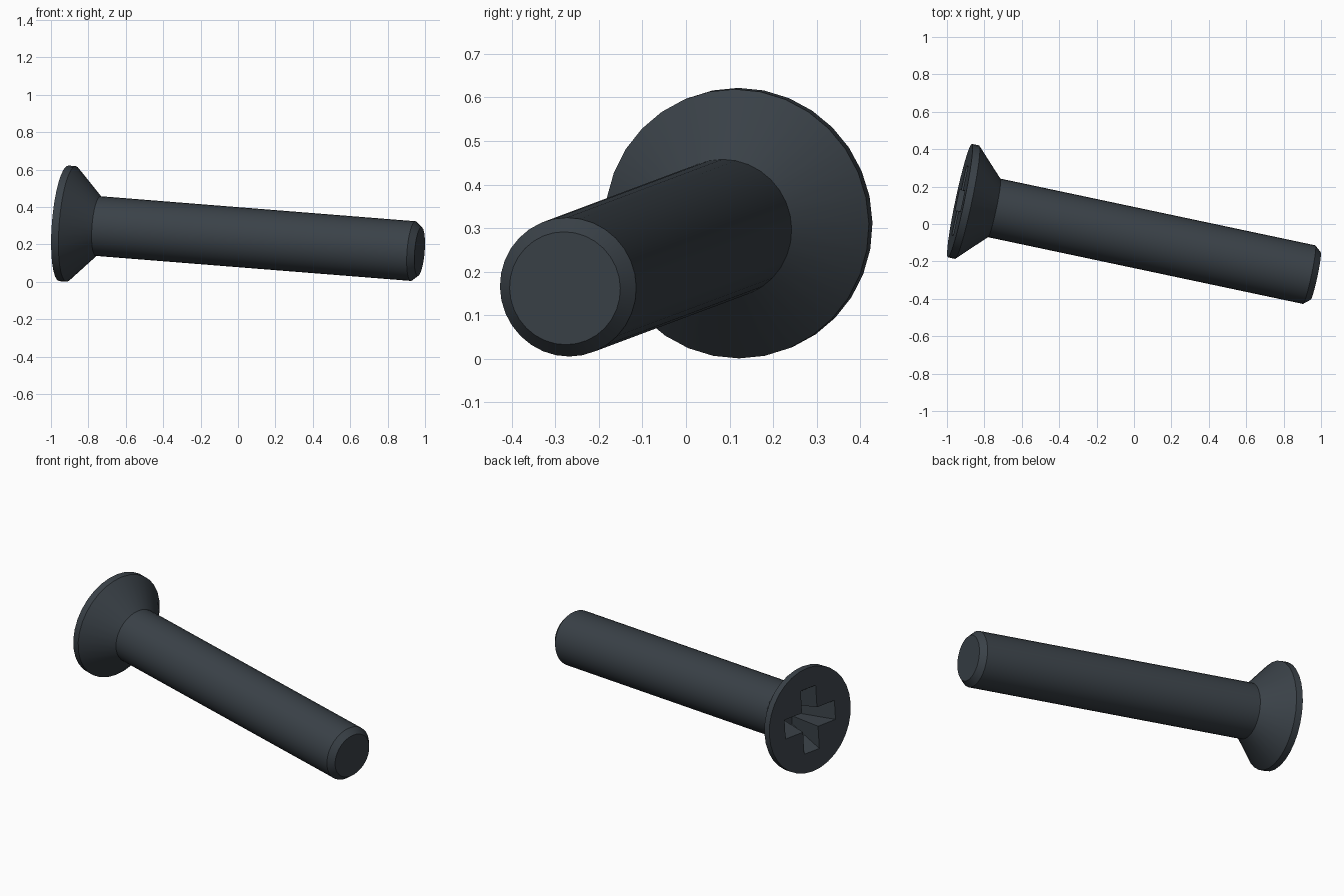
import bpy, bmesh, math
from mathutils import Matrix, Vector

cube = bpy.data.objects.get("Cube")
if cube:
    bpy.data.objects.remove(cube, do_unlink=True)

SIDES = 32
HEAD = Vector((-0.931, 0.125, 0.313))   # centre of the head's flat face
TIP = Vector((0.971, -0.278, 0.162))    # centre of the tip's flat face

# Frame whose z runs along the screw and whose x points upward
axis = (TIP - HEAD).normalized()
side = axis.cross(Vector((0, 0, 1))).normalized()
up = side.cross(axis)
frame = Matrix((up, axis.cross(up), axis)).transposed().to_4x4()
frame.translation = HEAD
length = (TIP - HEAD).length

steel = bpy.data.materials.new("dark slate steel")
steel.use_nodes = True
colour = (0.042, 0.053, 0.064, 1)
steel.diffuse_color = colour
steel.node_tree.nodes["Principled BSDF"].inputs["Base Color"].default_value = colour


def loft(name, sections):
    """Join equal-sized outlines, each (points, depth), into a closed solid."""
    bm = bmesh.new()
    rings = [[bm.verts.new((x, y, z)) for x, y in pts] for pts, z in sections]
    for a, b in zip(rings, rings[1:]):
        for i in range(len(a)):
            j = (i + 1) % len(a)
            bm.faces.new((a[i], a[j], b[j], b[i]))
    bm.faces.new(rings[0])
    bm.faces.new(rings[-1])
    bmesh.ops.recalc_face_normals(bm, faces=bm.faces)
    mesh = bpy.data.meshes.new(name)
    bm.to_mesh(mesh)
    bm.free()
    mesh.materials.append(steel)
    obj = bpy.data.objects.new(name, mesh)
    bpy.context.collection.objects.link(obj)
    obj.matrix_world = frame
    return obj


def circle(r):
    steps = [2 * math.pi * i / SIDES for i in range(SIDES)]
    return [(r * math.cos(a), r * math.sin(a)) for a in steps]


def cross(reach, half):
    points = []
    for k in range(4):
        c, s = round(math.cos(k * math.pi / 2)), round(math.sin(k * math.pi / 2))
        for x, y in ((reach, -half), (reach, half), (half, half)):
            points.append((c * x - s * y, s * x + c * y))
    return points


# Countersunk head, shank and chamfered tip in one turned solid
profile = [(0.31, 0), (0.31, 0.04), (0.16, 0.188),
           (0.16, length - 0.035), (0.13, length)]
screw = loft("countersunk_screw", [(circle(r), z) for r, z in profile])

# Tapered cross-shaped drive recess
cutter = loft("recess_cutter", [(cross(0.2, 0.06), -0.02),
                                (cross(0.19, 0.057), 0),
                                (cross(0.085, 0.035), 0.19)])
cutter.hide_render = True
cut = screw.modifiers.new("drive_recess", 'BOOLEAN')
cut.object = cutter
cut.solver = 'EXACT'

bpy.context.view_layer.update()
bpy.ops.object.select_all(action='DESELECT')
screw.select_set(True)
bpy.context.view_layer.objects.active = screw
bpy.ops.object.modifier_apply(modifier=cut.name)
bpy.data.objects.remove(cutter, do_unlink=True)
bpy.ops.object.shade_smooth_by_angle(angle=math.radians(30))
